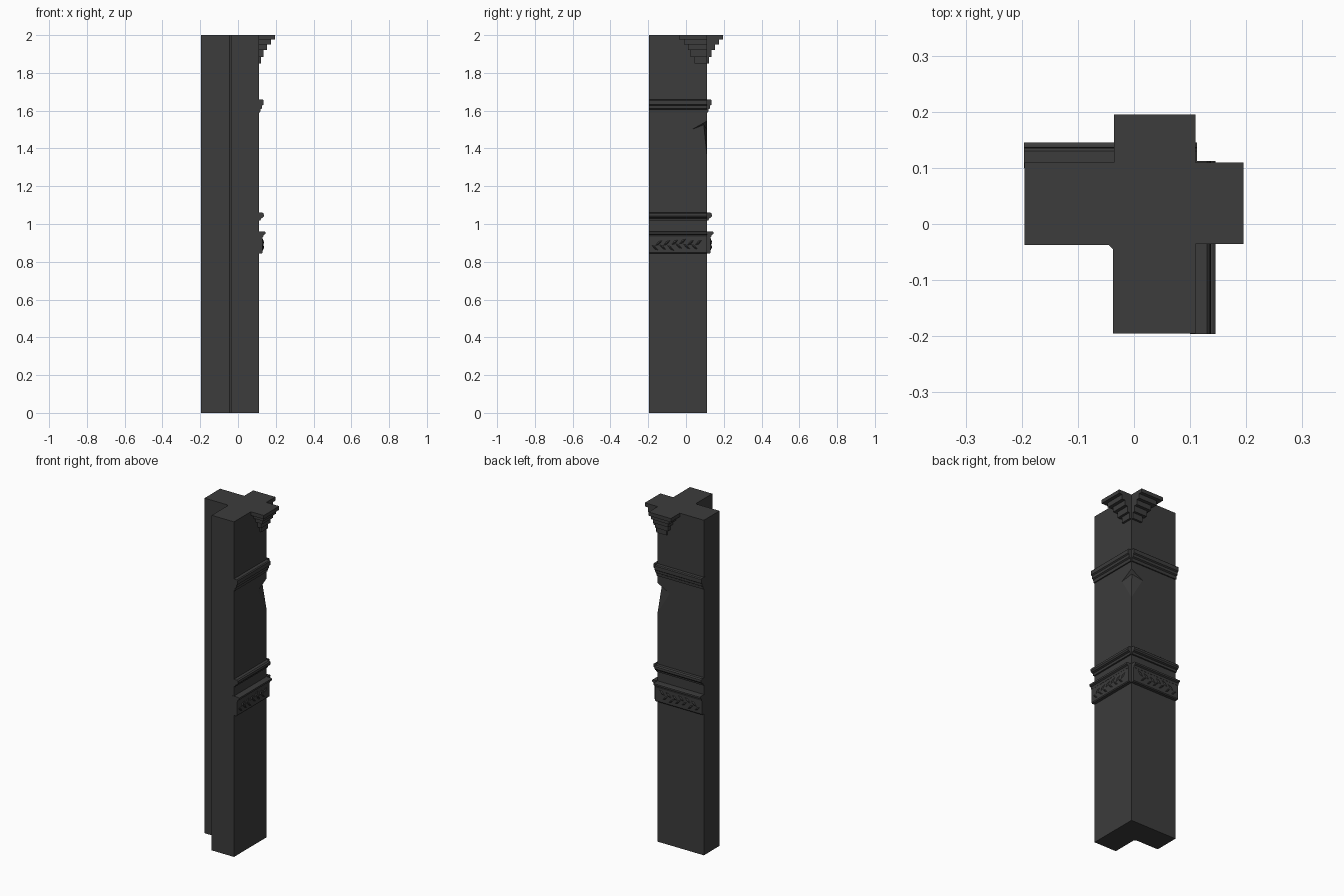
import bpy, bmesh, random
from mathutils import Vector

if "Cube" in bpy.data.objects:
    bpy.data.objects.remove(bpy.data.objects["Cube"])

random.seed(4)
LO, HI, NOTCH, H = -0.195, 0.11, -0.037, 2.0

stone = bpy.data.materials.new("dark_stone")
stone.diffuse_color = (0.045, 0.045, 0.045, 1)
stone.use_nodes = True
stone.node_tree.nodes["Principled BSDF"].inputs["Base Color"].default_value = stone.diffuse_color


def finish(name, bm):
    bmesh.ops.recalc_face_normals(bm, faces=bm.faces)
    me = bpy.data.meshes.new(name)
    bm.to_mesh(me)
    bm.free()
    ob = bpy.data.objects.new(name, me)
    me.materials.append(stone)
    bpy.context.collection.objects.link(ob)
    return ob


def prism(bm, pts, offset):
    """Extrude a closed outline by an offset vector."""
    vs = [bm.verts.new(p) for p in pts]
    f = bm.faces.new(vs)
    ext = bmesh.ops.extrude_face_region(bm, geom=[f], use_keep_orig=True)
    bmesh.ops.translate(bm, vec=offset,
                        verts=[g for g in ext["geom"] if isinstance(g, bmesh.types.BMVert)])


def on_face(side, out, along, z):
    """Point on the right (x) or back (y) face of the pillar."""
    return Vector((HI + out, along, z) if side == "right" else (along, HI + out, z))


def box(bm, side, out, a0, a1, z0, z1):
    pts = [on_face(side, -0.01, a, z) for a, z in ((a0, z0), (a1, z0), (a1, z1), (a0, z1))]
    prism(bm, pts, on_face(side, out, 0, 0) - on_face(side, -0.01, 0, 0))


def moulding(name, side, profile):
    bm = bmesh.new()
    prism(bm, [on_face(side, o, LO - 0.001, z) for o, z in profile],
          on_face(side, 0, HI + 0.002, 0) - on_face(side, 0, LO - 0.001, 0))
    finish(name + "_" + side, bm)


# L-shaped pillar shaft
bm = bmesh.new()
prism(bm, [(NOTCH, LO, 0), (HI, LO, 0), (HI, HI, 0), (LO, HI, 0), (LO, NOTCH, 0),
           (NOTCH - 0.008, NOTCH, 0), (NOTCH, NOTCH - 0.008, 0)], Vector((0, 0, H)))
shaft = finish("pillar_shaft", bm)

# Chipped triangular recess on the outer corner
bm = bmesh.new()
A, B, T, C, D, E = [bm.verts.new(p) for p in (
    (HI + .0005, .03, 1.5), (.03, HI + .0005, 1.5), (HI + .0005, HI + .0005, 1.365),
    (.094, .094, 1.525), (HI + .0005, HI + .0005, 1.545), (.16, .16, 1.48))]
for tri in ((A, C, T), (C, B, T), (A, D, C), (C, D, B),
            (A, T, E), (T, B, E), (B, D, E), (D, A, E)):
    bm.faces.new(tri)
cutter = finish("corner_cutter", bm)
cutter.hide_render = True
cutter.hide_set(True)
mod = shaft.modifiers.new("corner_recess", "BOOLEAN")
mod.object = cutter
mod.operation = "DIFFERENCE"
mod.solver = "EXACT"
# Apply the cut and drop the helper
bpy.context.view_layer.objects.active = shaft
shaft.select_set(True)
bpy.ops.object.modifier_apply(modifier=mod.name)
bpy.data.objects.remove(cutter)

UPPER = [(-.01, 1.59), (.007, 1.59), (.009, 1.607), (.017, 1.612), (.018, 1.627),
         (.025, 1.632), (.025, 1.655), (.02, 1.66), (-.01, 1.66)]
MIDDLE = [(-.01, 1.018), (.009, 1.018), (.012, 1.03), (.022, 1.034), (.027, 1.042),
          (.026, 1.055), (.019, 1.061), (-.01, 1.061)]
LEDGE = [(-.01, .93), (.022, .93), (.026, .942), (.035, .947), (.035, .957),
         (.03, .96), (-.01, .96)]
FRIEZE = [(-.01, .845), (.017, .845), (.021, .85), (.021, .93), (-.01, .93)]
# Corbel steps: bottom z, top z, projection, inner end
STEPS = [(1.85, 1.885, .012, .045), (1.885, 1.92, .026, .025), (1.92, 1.95, .044, .01),
         (1.95, 1.978, .064, -.01), (1.978, 2.0, .085, -.036)]

for side in ("right", "back"):
    moulding("upper_moulding", side, UPPER)
    moulding("middle_moulding", side, MIDDLE)
    moulding("frieze_ledge", side, LEDGE)
    moulding("frieze_band", side, FRIEZE)

    # Stepped corbel under the pillar top
    bm = bmesh.new()
    for z0, z1, out, a0 in STEPS:
        box(bm, side, out, a0, HI, z0, z1)
    finish("stepped_corbel_" + side, bm)

    # Faceted leaf relief wandering along the frieze
    bm = bmesh.new()
    for i in range(12):
        a = -0.165 + i * 0.021
        z = 0.89 + (0.014 if i % 2 else -0.012) + random.uniform(-.006, .006)
        lean = 0.014 if i % 2 else -0.014
        base = [bm.verts.new(on_face(side, .0205, a + da, z + dz)) for da, dz in
                ((-.019, -lean), (.001, -.009), (.019, lean), (-.001, .009))]
        tip = bm.verts.new(on_face(side, .027, a, z))
        bm.faces.new(base)
        for j in range(4):
            bm.faces.new((base[j], base[(j + 1) % 4], tip))
    finish("frieze_leaves_" + side, bm)
